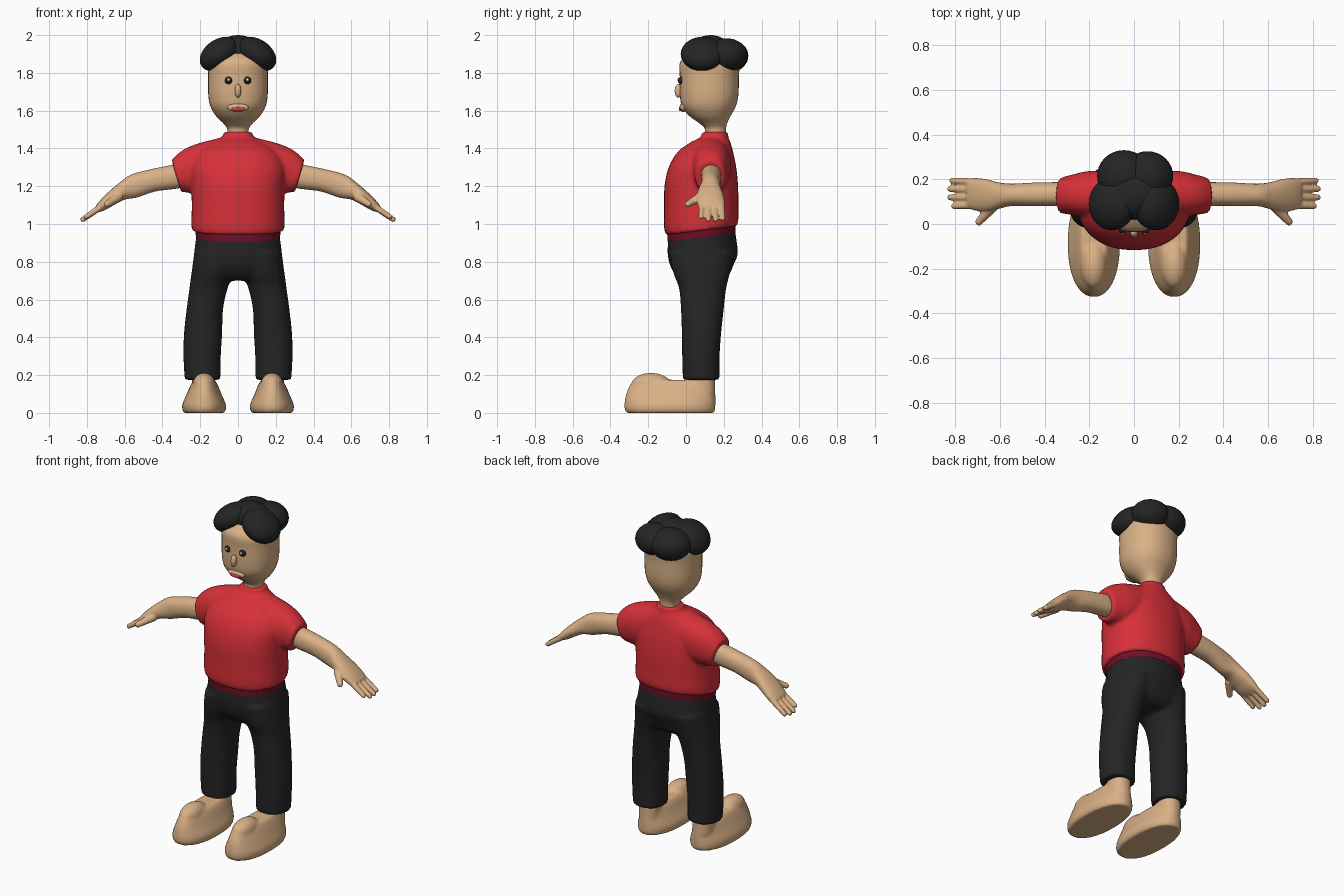
import bpy, bmesh, math
from mathutils import Vector, Matrix, Euler

cube = bpy.data.objects.get("Cube")
if cube:
    bpy.data.objects.remove(cube)


def material(name, rgb):
    m = bpy.data.materials.new(name)
    m.use_nodes = True
    m.diffuse_color = (*rgb, 1)
    bsdf = m.node_tree.nodes["Principled BSDF"]
    bsdf.inputs["Base Color"].default_value = (*rgb, 1)
    bsdf.inputs["Roughness"].default_value = 0.7
    return m


SKIN = material("skin tan", (0.70, 0.44, 0.24))
RED = material("shirt red", (0.68, 0.03, 0.04))
DARK_RED = material("hem dark red", (0.17, 0.005, 0.02))
BLACK = material("soft black", (0.018, 0.018, 0.019))
WHITE = material("eye white", (0.8, 0.8, 0.8))
LIP = material("lip red", (0.6, 0.06, 0.05))


def spline(rings, steps=5):
    """Catmull-Rom interpolation between section tuples."""
    rows = [Vector(r) for r in rings]
    out = []
    for i in range(len(rows) - 1):
        b, c = rows[i], rows[i + 1]
        a = rows[i - 1] if i else b
        d = rows[i + 2] if i + 2 < len(rows) else c
        for k in range(steps):
            t = k / steps
            out.append(b + (c - a) * t / 2 + (a * 2 - b * 5 + c * 4 - d) * t * t / 2
                       + (b * 3 - a - c * 3 + d) * t ** 3 / 2)
    return out + [rows[-1]]


def loft(bm, rings, along="z", side=1, power=2.2, n=40):
    """Sections (position, a0, a1, b0, b1, tilt) swept along z or x."""
    loops = []
    for t, a0, a1, b0, b1, tilt in spline(rings):
        loop = []
        for k in range(n):
            ang = math.tau * k / n
            c, s = math.cos(ang), math.sin(ang)
            a = (a0 + a1) / 2 + (a1 - a0) / 2 * math.copysign(abs(c) ** (2 / power), c)
            db = (b1 - b0) / 2 * math.copysign(abs(s) ** (2 / power), s)
            b, p = (b0 + b1) / 2 + db, t + tilt * db
            x, y, z = (a, b, p) if along == "z" else (p, a, b)
            loop.append(bm.verts.new((x * side, y, z)))
        loops.append(loop)
    for lo, hi in zip(loops, loops[1:]):
        for k in range(n):
            j = (k + 1) % n
            bm.faces.new((lo[k], lo[j], hi[j], hi[k]))
    bm.faces.new(loops[0][::-1])
    bm.faces.new(loops[-1])


def centred(rows):
    """Sections symmetric in x: (z, half width, y0, y1, tilt)."""
    return [(z, -w, w, y0, y1, t) for z, w, y0, y1, t in rows]


def ball(bm, centre, radii, rot=(0, 0, 0)):
    m = Matrix.LocRotScale(Vector(centre), Euler(rot), Vector(radii))
    bmesh.ops.create_uvsphere(bm, u_segments=32, v_segments=20, radius=1, matrix=m)


def finger(bm, p, q, r0, r1):
    p, q = Vector(p), Vector(q)
    rot = (q - p).to_track_quat("Z", "Y").to_matrix().to_4x4()
    bmesh.ops.create_cone(bm, cap_ends=True, segments=16, radius1=r0, radius2=r1,
                          depth=(q - p).length,
                          matrix=Matrix.Translation((p + q) / 2) @ rot)
    ball(bm, q, (r1, r1, r1))


def finish(bm, name, mat, voxel=0, smooth=5):
    """Turn the bmesh into an object; a voxel size melts its parts together."""
    bmesh.ops.recalc_face_normals(bm, faces=bm.faces)
    mesh = bpy.data.meshes.new(name)
    bm.to_mesh(mesh)
    bm.free()
    mesh.materials.append(mat)
    ob = bpy.data.objects.new(name, mesh)
    bpy.context.collection.objects.link(ob)
    bpy.ops.object.select_all(action="DESELECT")
    ob.select_set(True)
    bpy.context.view_layer.objects.active = ob
    bpy.ops.object.shade_smooth_by_angle(angle=math.radians(50))
    if voxel:
        rm = ob.modifiers.new("Melt", "REMESH")
        rm.mode, rm.voxel_size, rm.use_smooth_shade = "VOXEL", voxel, True
        sm = ob.modifiers.new("Relax", "SMOOTH")
        sm.factor, sm.iterations = 0.5, smooth
    return ob


# Shirt: torso with short sleeves
bm = bmesh.new()
loft(bm, centred([(.965, .243, -.105, .268, .13), (1.0, .247, -.116, .277, .1),
                  (1.1, .245, -.116, .277, .04), (1.2, .248, -.114, .276, 0),
                  (1.3, .25, -.092, .266, 0), (1.38, .21, -.045, .25, 0),
                  (1.43, .14, .02, .236, 0), (1.46, .085, .078, .224, 0),
                  (1.487, .078, .08, .224, 0)]))
for s in (-1, 1):
    loft(bm, [(.08, .03, .24, 1.2, 1.46, 0), (.2, .03, .237, 1.17, 1.426, .1),
              (.27, .04, .222, 1.165, 1.388, .25), (.327, .048, .207, 1.17, 1.338, .3)],
         "x", s)
finish(bm, "shirt", RED, .01, 5)

# Hem band under the shirt
bm = bmesh.new()
loft(bm, centred([(.93, .222, -.098, .262, .13), (.985, .23, -.1, .264, .13)]))
finish(bm, "shirt_hem", DARK_RED)

# Trousers: hips and two legs
bm = bmesh.new()
loft(bm, centred([(.97, .215, -.09, .255, .13), (.9, .226, -.096, .268, .05),
                  (.84, .233, -.097, .274, 0), (.78, .24, -.084, .25, 0),
                  (.73, .235, -.055, .228, 0), (.7, .16, -.02, .19, 0)]))
for s in (-1, 1):
    loft(bm, [(.175, .093, .282, -.017, .178, 0), (.3, .091, .289, -.02, .178, 0),
              (.42, .084, .286, -.022, .186, 0), (.55, .079, .272, -.027, .2, 0),
              (.66, .055, .257, -.037, .213, 0), (.75, .02, .245, -.07, .235, 0),
              (.85, .0, .23, -.085, .26, 0)], side=s)
finish(bm, "trousers", BLACK, .01, 7)

# Head and neck
bm = bmesh.new()
loft(bm, centred([(1.44, .055, .095, .21, 0), (1.5, .057, .1, .212, 0),
                  (1.53, .075, .075, .217, 0), (1.57, .115, .02, .235, 0),
                  (1.62, .145, -.02, .262, 0), (1.68, .157, -.032, .277, 0),
                  (1.78, .158, -.033, .28, 0), (1.86, .155, -.03, .28, 0),
                  (1.91, .11, .03, .23, 0)]))
finish(bm, "head", SKIN)

# Nose and mouth
bm = bmesh.new()
ball(bm, (0, -.04, 1.705), (.017, .02, .036))
finish(bm, "nose", SKIN)
bm = bmesh.new()
ball(bm, (0, -.014, 1.617), (.056, .02, .024))
finish(bm, "mouth", SKIN)
bm = bmesh.new()
ball(bm, (0, -.028, 1.609), (.036, .01, .012))
finish(bm, "lips", LIP)

# Hair: overlapping round locks
bm = bmesh.new()
for s in (-1, 1):
    ball(bm, (s * .098, .09, 1.9), (.115, .118, .078), (0, s * .6, 0))
ball(bm, (0, .13, 1.912), (.12, .11, .088))
ball(bm, (-.045, .215, 1.89), (.12, .115, .092))
ball(bm, (.06, .215, 1.893), (.115, .11, .09))
finish(bm, "hair", BLACK)

for s, label in ((1, "left"), (-1, "right")):
    # Eye with a small glint
    bm = bmesh.new()
    ball(bm, (s * .05, -.024, 1.76), (.02, .02, .02))
    finish(bm, label + "_eye", BLACK)
    bm = bmesh.new()
    ball(bm, (s * .05, -.042, 1.764), (.007, .004, .007))
    finish(bm, label + "_eye_glint", WHITE)

    # Arm with palm, fingers and thumb
    bm = bmesh.new()
    loft(bm, [(.26, .08, .187, 1.2, 1.325, .2), (.35, .08, .187, 1.185, 1.31, .2),
              (.45, .08, .185, 1.172, 1.29, .2), (.55, .08, .18, 1.14, 1.262, .25),
              (.61, .066, .187, 1.13, 1.222, .3), (.66, .056, .2, 1.105, 1.182, .3),
              (.71, .06, .206, 1.075, 1.137, .3), (.745, .072, .202, 1.062, 1.1, .3)], "x")
    for y0, x1, y1, z1 in ((.186, .812, .194, 1.03), (.152, .822, .157, 1.024),
                           (.118, .821, .119, 1.024), (.085, .804, .08, 1.038)):
        finger(bm, (.7, y0, 1.108), (x1, y1, z1), .018, .014)
    finger(bm, (.63, .08, 1.145), (.693, .01, 1.105), .026, .017)
    if s < 0:
        bmesh.ops.scale(bm, vec=(-1, 1, 1), verts=bm.verts)
    finish(bm, label + "_arm", SKIN, .006, 3)

    # Foot with rounded instep and ankle
    bm = bmesh.new()
    loft(bm, [(0, .072, .288, -.312, .148, 0), (.015, .065, .294, -.323, .154, 0),
              (.045, .064, .295, -.326, .156, 0), (.1, .088, .272, -.317, .156, 0),
              (.15, .108, .25, -.295, .153, 0), (.175, .125, .234, -.265, .15, 0)], side=s)
    ball(bm, (s * .18, -.185, .15), (.06, .105, .062))
    loft(bm, [(.1, .12, .245, .01, .155, 0), (.26, .123, .243, .015, .152, 0)], side=s)
    finish(bm, label + "_foot", SKIN, .009, 5)
